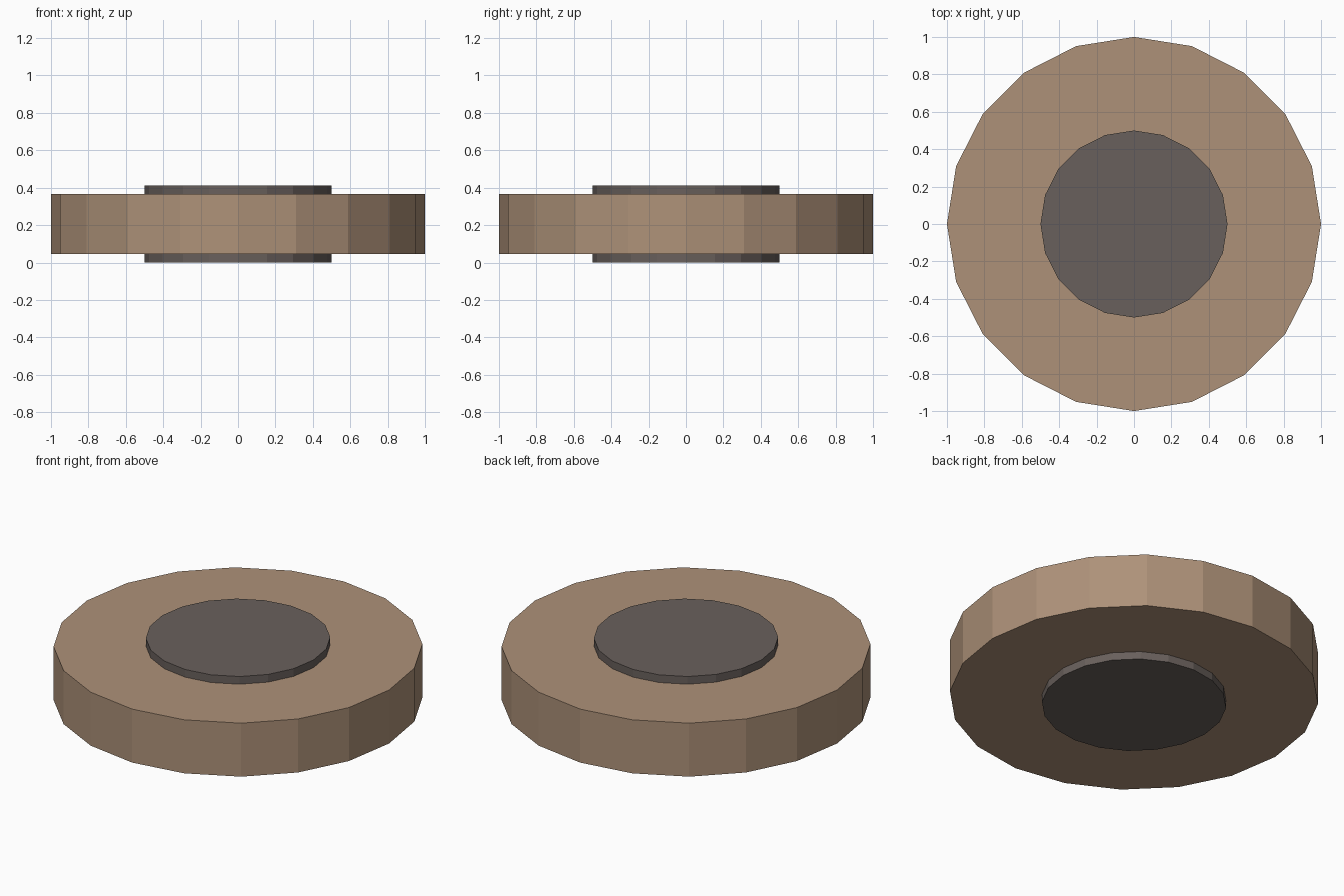
import bpy

if "Cube" in bpy.data.objects:
    bpy.data.objects.remove(bpy.data.objects["Cube"])

SIDES = 20


def disc(name, radius, z0, z1, color):
    # Flat-faced 20-sided disc spanning z0 to z1
    bpy.ops.mesh.primitive_cylinder_add(
        vertices=SIDES, radius=radius, depth=z1 - z0,
        end_fill_type='NGON', location=(0, 0, (z0 + z1) / 2))
    obj = bpy.context.object
    obj.name = name
    mat = bpy.data.materials.new(name + "_material")
    mat.diffuse_color = (*color, 1)
    mat.use_nodes = True
    mat.node_tree.nodes["Principled BSDF"].inputs["Base Color"].default_value = mat.diffuse_color
    obj.data.materials.append(mat)
    return obj


# Wide outer wheel
disc("wheel_rim", 1.0, 0.046, 0.366, (0.42, 0.285, 0.19))

# Narrower hub passing through, proud on both faces
disc("wheel_hub", 0.5, 0.0, 0.412, (0.141, 0.117, 0.107))
